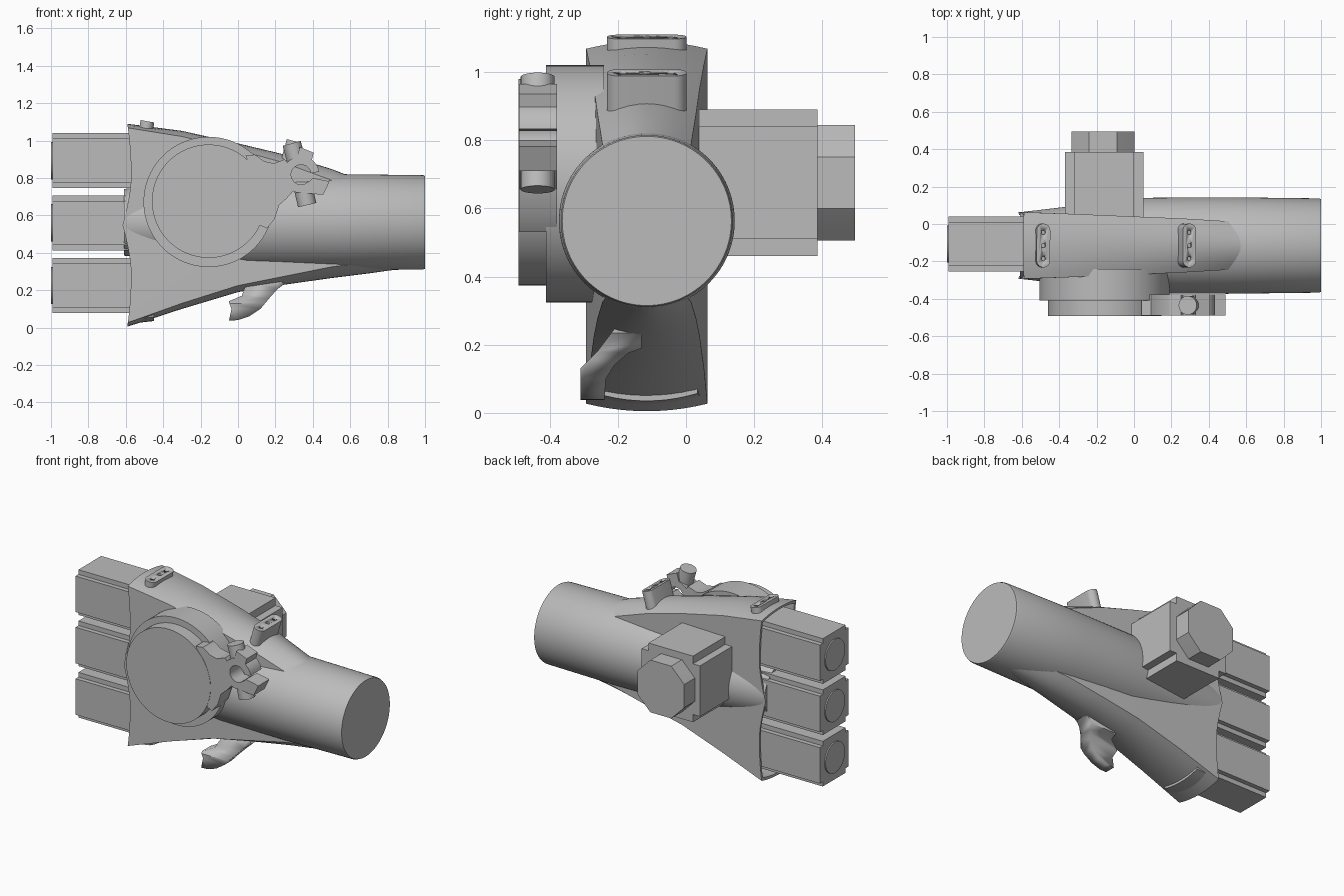
import bpy, bmesh, math
from mathutils import Vector, Matrix

if "Cube" in bpy.data.objects:
    bpy.data.objects.remove(bpy.data.objects["Cube"])

grey = bpy.data.materials.new("plain_grey")
grey.use_nodes = True
grey.diffuse_color = (0.5, 0.5, 0.5, 1)
grey.node_tree.nodes["Principled BSDF"].inputs["Base Color"].default_value = (0.5, 0.5, 0.5, 1)

CY, CZ = -0.115, 0.563  # arm axis


def finish(name, bm, angle=30):
    bmesh.ops.recalc_face_normals(bm, faces=bm.faces)
    mesh = bpy.data.meshes.new(name)
    bm.to_mesh(mesh)
    bm.free()
    ob = bpy.data.objects.new(name, mesh)
    bpy.context.collection.objects.link(ob)
    mesh.materials.append(grey)
    bpy.ops.object.select_all(action='DESELECT')
    ob.select_set(True)
    bpy.context.view_layer.objects.active = ob
    bpy.ops.object.shade_smooth_by_angle(angle=math.radians(angle))
    return ob


def loft(name, rings, angle=30):
    """Skin a list of equal-length closed rings and cap both ends."""
    bm = bmesh.new()
    vs = [[bm.verts.new(p) for p in r] for r in rings]
    n = len(vs[0])
    for a, b in zip(vs, vs[1:]):
        for i in range(n):
            j = (i + 1) % n
            bm.faces.new((a[i], a[j], b[j], b[i]))
    bm.faces.new(vs[0])
    bm.faces.new(vs[-1])
    return finish(name, bm, angle)


def prism(name, pts, axis, a, b):
    """Extrude a 2D outline along one axis; outline holds the other two coordinates in order."""
    def place(p, d):
        q = list(p)
        q.insert("xyz".index(axis), d)
        return q
    return loft(name, [[place(p, d) for p in pts] for d in (a, b)])


def circle(u, v, r, n=64, start=0.0, sweep=math.tau):
    return [(u + r * math.cos(start + sweep * i / n), v + r * math.sin(start + sweep * i / n)) for i in range(n)]


def rod(name, a, b, r):
    """Round bar between two points."""
    a, b = Vector(a), Vector(b)
    rot = (b - a).to_track_quat('Z', 'Y')
    ring = [rot @ Vector((x, y, 0)) for x, y in circle(0, 0, r, 32)]
    return loft(name, [[a + p for p in ring], [b + p for p in ring]])


def notched(u, v, w, h, c):
    """Rectangle with a square notch in each corner."""
    quarter = [(w, h - c), (w - c, h - c), (w - c, h)]
    pts = quarter + [(-x, y) for x, y in reversed(quarter)]
    pts += [(-x, -y) for x, y in quarter] + [(x, -y) for x, y in reversed(quarter)]
    return [(u + x, v + y) for x, y in pts]


def boolean(ob, other, operation):
    other.hide_render = True
    mod = ob.modifiers.new("cut", 'BOOLEAN')
    mod.object, mod.operation, mod.solver = other, operation, 'EXACT'
    bpy.ops.object.select_all(action='DESELECT')
    bpy.context.view_layer.objects.active = ob
    ob.select_set(True)
    bpy.ops.object.modifier_apply(modifier=mod.name)
    bpy.data.objects.remove(other)


# Forearm tube, narrowing towards the hand
loft("forearm_tube", [[(x, y, z) for y, z in circle(CY, CZ, r, 96)]
                      for x, r in ((-0.61, 0.178), (0.05, 0.255), (0.5, 0.258), (0.99, 0.252), (1, 0.248))])


# Hand shell: slab with arched top and bottom, hollow at the finger end
def section(x, top, bottom, half, sag, wave=0.0, inset=0.0):
    top, bottom, half = top - inset, bottom + inset, half - inset
    n, m, pts = 10, 24, []
    for i in range(n):
        s = 1 - 2 * i / n
        pts.append((half * s, top - sag * s * s))
    for i in range(m):
        pts.append((-half, top - sag + (bottom - top + 2 * sag) * i / m))
    for i in range(n):
        s = -1 + 2 * i / n
        pts.append((half * s, bottom + sag * s * s))
    for i in range(m):
        pts.append((half, bottom + sag + (top - bottom - 2 * sag) * i / m))
    ring = []
    for y, z in pts:
        t = abs(2 * (z - bottom) / (top - bottom) - 1)
        dx = 0.045 * max(0, 1 - t / 0.45) ** 1.5 + 0.02 * max(0, 2 * t - 1) ** 2
        ring.append((x - wave * dx, y + CY, z))
    return ring


mouth = (1.09, 0.005, 0.178, 0.022)
loft("hand_shell", [
    section(-0.45, *mouth, inset=0.03),
    section(-0.57, *mouth, wave=1, inset=0.015),
    section(-0.572, *mouth, wave=1),
    section(-0.3, 1.052, 0.1, 0.168, 0.03),
    section(0, 0.985, 0.19, 0.155, 0.035),
    section(0.25, 0.925, 0.23, 0.145, 0.045),
    section(0.5, 0.848, 0.265, 0.13, 0.06),
    section(0.7, 0.77, 0.29, 0.11, 0.06),
    section(0.95, 0.7, 0.325, 0.06, 0.04)], 25)

# Three finger motors
for i, z in enumerate((0.225, 0.56, 0.893)):
    prism(f"finger_{i + 1}", notched(-0.107, z, 0.147, 0.147, 0.03), 'x', -0.992, -0.44)
    prism(f"finger_cap_{i + 1}", circle(-0.107, z, 0.1, 48), 'x', -1, -0.98)
    prism(f"finger_collar_{i + 1}", notched(-0.107, z, 0.125, 0.125, 0.02), 'x', -0.57, -0.43)

# Palm disc and its raised cover
prism("palm_disc", circle(-0.157, 0.672, 0.348, 96), 'y', -0.41, -0.24)
prism("palm_cover", circle(-0.157, 0.676, 0.303, 96), 'y', -0.492, -0.4)

# Rear motor
prism("motor_body", notched(-0.16, 0.675, 0.21, 0.215, 0.05), 'y', 0.0, 0.385)
prism("motor_end", [(-0.165 + sx * x, 0.675 + sz * z) for sx, sz, order in
                    ((1, 1, 1), (-1, 1, -1), (-1, -1, 1), (1, -1, -1))
                    for x, z in ((0.168, 0.075), (0.145, 0.1), (0.1, 0.145), (0.075, 0.17))[::order]],
      'y', 0.37, 0.495)

# Side clamp: arm, open ring, two jaws and a screw
FRONT, BACK = -0.49, -0.378
prism("clamp_arm", [(0.04, 0.92), (0.09, 0.925), (0.14, 0.89), (0.19, 0.878), (0.25, 0.9), (0.272, 0.87),
                    (0.255, 0.82), (0.27, 0.765), (0.3, 0.735), (0.26, 0.69), (0.22, 0.655),
                    (0.195, 0.58), (0.155, 0.53), (0.09, 0.56), (0.14, 0.7)], 'y', FRONT, BACK)
gap = math.radians(22)
tilt = math.radians(-13)
outer = circle(0.337, 0.818, 0.098, 40, tilt + gap, math.tau - 2 * gap)
inner = circle(0.337, 0.818, 0.053, 40, tilt + gap, math.tau - 2 * gap)
prism("clamp_ring", outer + inner[::-1], 'y', FRONT, BACK)
prism("clamp_upper_jaw", [(0.31, 0.89), (0.33, 0.965), (0.405, 0.935), (0.385, 0.855)], 'y', FRONT, BACK)
prism("clamp_lower_jaw", [(0.4, 0.8), (0.49, 0.782), (0.455, 0.71), (0.35, 0.72), (0.36, 0.76)], 'y', FRONT, BACK)
rod("clamp_screw_head", (0.31, -0.435, 0.9), (0.287, -0.435, 0.985), 0.05)
rod("clamp_screw_tip", (0.35, -0.435, 0.74), (0.37, -0.435, 0.655), 0.05)

# Two drilled lugs along the top edge
for name, x, z, height, slope in (("rear_lug", -0.484, 1.103, 0.06, 10), ("front_lug", 0.297, 0.998, 0.16, 16)):
    pill = circle(0, 0.08, 0.037, 16, 0, math.pi) + circle(0, -0.08, 0.037, 16, math.pi, math.pi)
    lug = prism(name, pill, 'z', -height, 0)
    for y in (-0.07, 0, 0.07):
        boolean(lug, prism("drill", circle(0, y, 0.012, 16), 'z', -0.02, 0.02), 'DIFFERENCE')
    lug.data.transform(Matrix.Translation((x, -0.115, z)) @ Matrix.Rotation(math.radians(slope), 4, 'Y'))

# Thumb hook under the hand: side outline crossed with an end outline
hook = prism("thumb_hook", [(-0.05, 0.14), (-0.035, 0.1), (-0.048, 0.038), (0.0, 0.04), (0.06, 0.06), (0.12, 0.1),
                            (0.17, 0.16), (0.21, 0.205), (0.25, 0.235), (0.2, 0.27), (0.05, 0.25),
                            (0.02, 0.17)], 'y', -0.4, 0)
sweep = prism("hook_sweep", [(-0.31, 0.03), (-0.31, 0.13), (-0.26, 0.18), (-0.2, 0.26), (-0.13, 0.26),
                             (-0.13, 0.19), (-0.17, 0.175), (-0.21, 0.14), (-0.235, 0.1), (-0.24, 0.03)],
              'x', -0.3, 0.4)
boolean(hook, sweep, 'INTERSECT')
